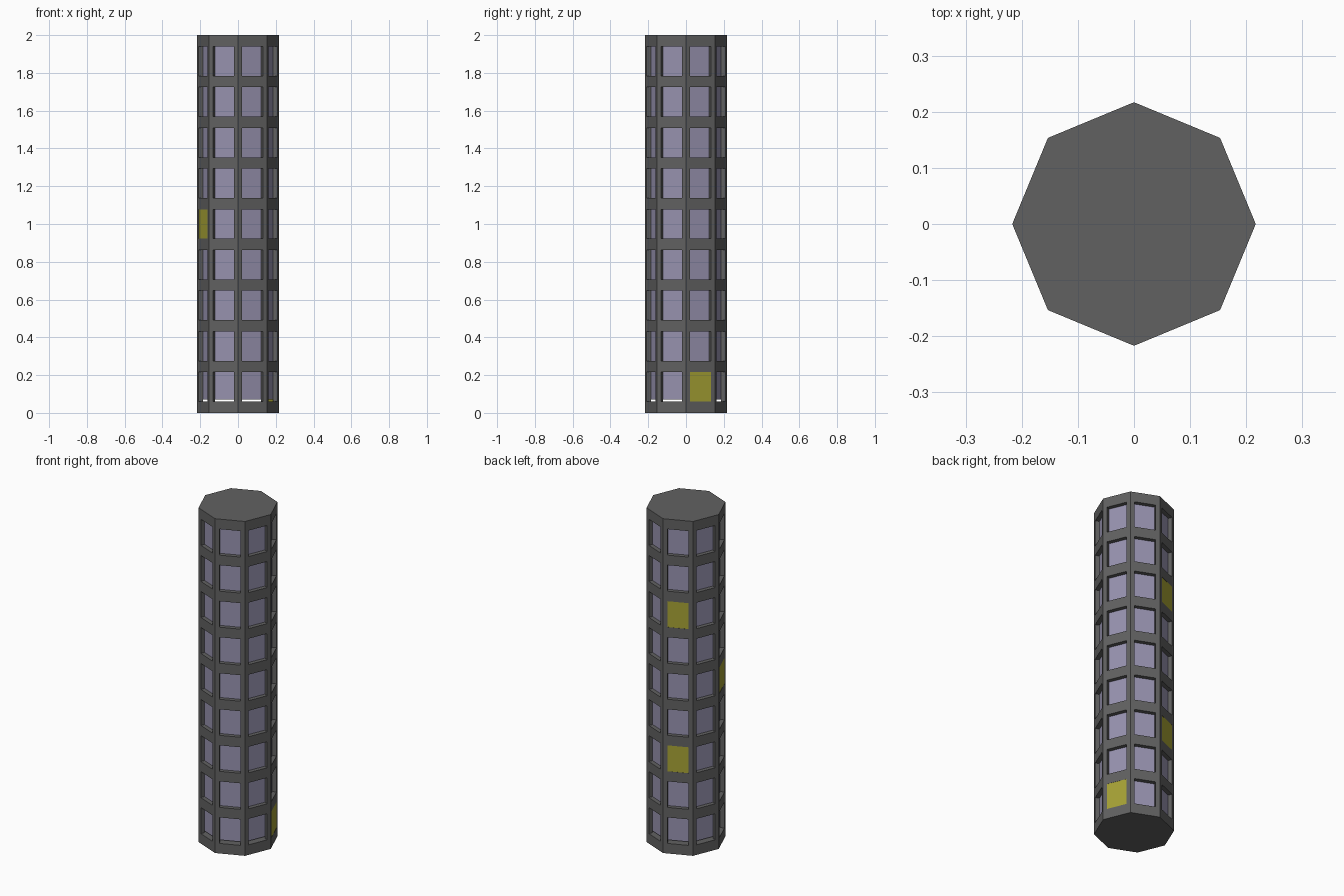
import bpy, bmesh, math
from mathutils import Vector

if "Cube" in bpy.data.objects:
    bpy.data.objects.remove(bpy.data.objects["Cube"])

R = 0.217            # corner radius of the octagonal plan
DEPTH = 0.024        # window recess
PIER = 0.0235        # pier width on each side of a corner
FLOORS = 9
BAND = 0.06          # height of a floor band
STEP = (2.0 - BAND) / FLOORS
HALF = math.pi / 8
APO = R * math.cos(HALF)
SIDE = R * math.sin(HALF)


def material(name, rgb):
    m = bpy.data.materials.new(name)
    m.diffuse_color = (*rgb, 1)
    m.use_nodes = True
    m.node_tree.nodes["Principled BSDF"].inputs["Base Color"].default_value = m.diffuse_color
    return m


GREY = material("dark_grey", (0.12, 0.12, 0.12))
GLASS = material("lilac_glass", (0.31, 0.29, 0.43))
LIT = material("lit_yellow", (0.38, 0.36, 0.035))


def prism(bm, pts, z0, z1):
    """Extrude a plan outline between two heights."""
    face = bm.faces.new([bm.verts.new((p[0], p[1], z0)) for p in pts])
    top = bmesh.ops.extrude_face_region(bm, geom=[face])["geom"]
    bmesh.ops.translate(bm, vec=(0, 0, z1 - z0),
                        verts=[v for v in top if isinstance(v, bmesh.types.BMVert)])


def finish(bm, name, mat):
    bmesh.ops.recalc_face_normals(bm, faces=bm.faces)
    me = bpy.data.meshes.new(name)
    bm.to_mesh(me)
    bm.free()
    ob = bpy.data.objects.new(name, me)
    me.materials.append(mat)
    bpy.context.collection.objects.link(ob)


def octagon(r):
    return [(r * math.cos(i * math.pi / 4), r * math.sin(i * math.pi / 4)) for i in range(8)]


def on_side(angle, across, inset):
    """Plan point on the facet facing 'angle'."""
    n = Vector((math.cos(angle), math.sin(angle)))
    t = Vector((-n.y, n.x))
    return n * (APO - inset) + t * across


# floor bands
bm = bmesh.new()
for k in range(FLOORS + 1):
    prism(bm, octagon(R), k * STEP, k * STEP + BAND)
finish(bm, "floor_bands", GREY)

# corner piers, storey by storey
INNER = R - DEPTH / math.cos(HALF)
bm = bmesh.new()
for k in range(FLOORS):
    for i in range(8):
        a = i * math.pi / 4
        c = Vector((math.cos(a), math.sin(a)))
        edge = SIDE - PIER
        outline = [on_side(a - HALF, edge, 0), c * R, on_side(a + HALF, -edge, 0),
                   on_side(a + HALF, -edge, DEPTH), c * INNER, on_side(a - HALF, edge, DEPTH)]
        prism(bm, outline, k * STEP + BAND, (k + 1) * STEP)
finish(bm, "corner_piers", GREY)

# recessed glass core, stopping just above the lowest band
bm = bmesh.new()
prism(bm, octagon(INNER), 0.07, 1.95)
finish(bm, "glass_core", GLASS)

# lit windows, flush with the facade: (facet angle, floor)
for n, (deg, k) in enumerate([(22.5, 0), (112.5, 2), (202.5, 4), (112.5, 6)], 1):
    a = math.radians(deg)
    w = SIDE - PIER
    bm = bmesh.new()
    prism(bm, [on_side(a, -w, 0.001), on_side(a, w, 0.001),
               on_side(a, w, DEPTH), on_side(a, -w, DEPTH)],
          k * STEP + BAND, (k + 1) * STEP)
    finish(bm, f"lit_window_{n}", LIT)
